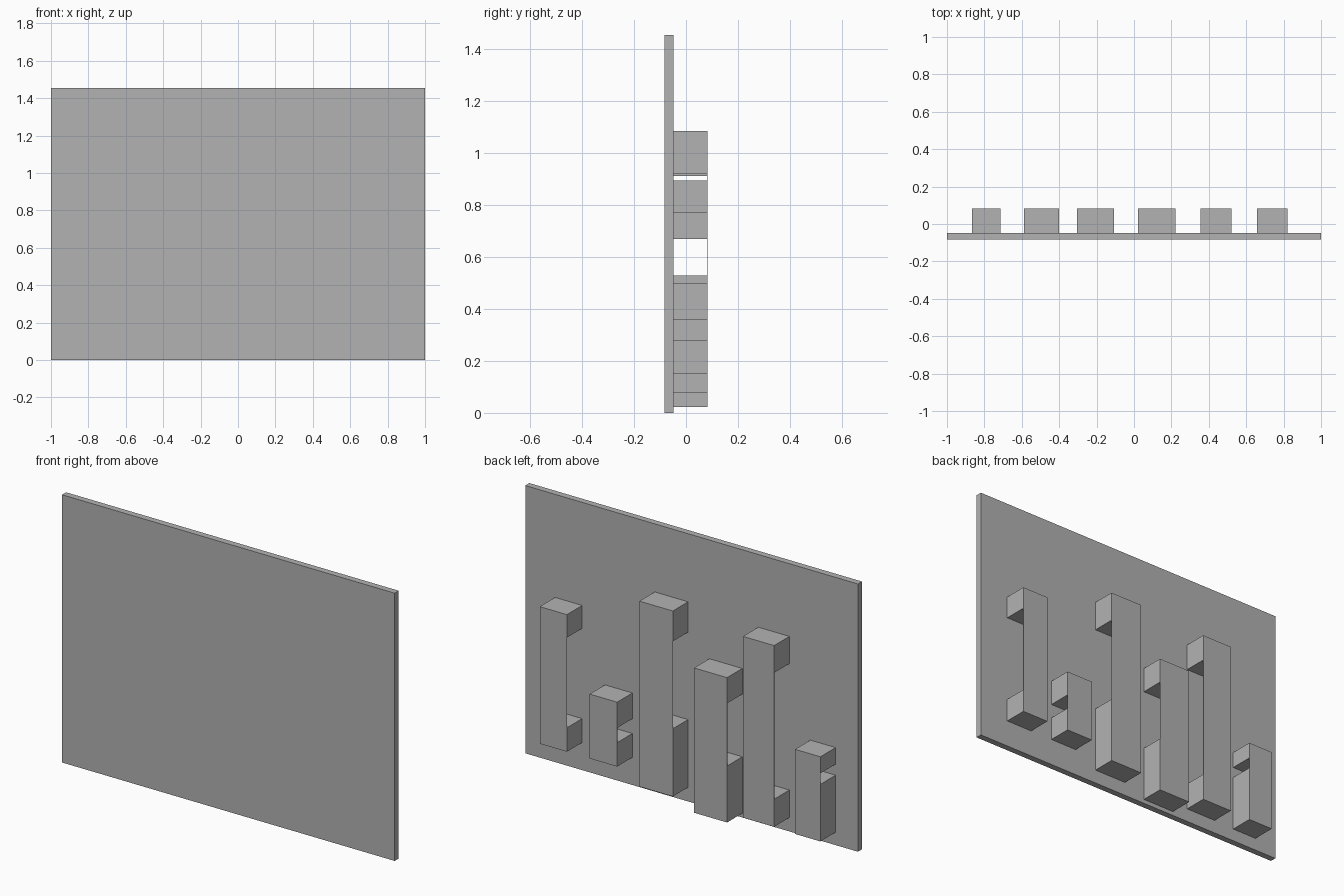
import bpy
import bmesh
from mathutils import Matrix, Vector

cube = bpy.data.objects.get("Cube")
if cube:
    bpy.data.objects.remove(cube, do_unlink=True)

# One plain grey for every part
grey = bpy.data.materials.new("plain grey")
grey.use_nodes = True
colour = (0.448, 0.448, 0.448, 1)
grey.diffuse_color = colour
grey.node_tree.nodes["Principled BSDF"].inputs["Base Color"].default_value = colour


def build(name, boxes):
    """Make one object from boxes given as (low corner, high corner)."""
    bm = bmesh.new()
    for low, high in boxes:
        low, high = Vector(low), Vector(high)
        place = Matrix.Translation((low + high) / 2) @ Matrix.Diagonal((high - low).to_4d())
        bmesh.ops.create_cube(bm, size=1, matrix=place)
    mesh = bpy.data.meshes.new(name)
    bm.to_mesh(mesh)
    bm.free()
    mesh.materials.append(grey)
    obj = bpy.data.objects.new(name, mesh)
    bpy.context.collection.objects.link(obj)


FRONT, WALL, BACK = -0.083, -0.048, 0.083
SKIN = 0.002

# Upright panel
build("panel", [((-1, FRONT, 0), (1, WALL, 1.455))])

# Loops behind the panel: x range, lower block z range, upper block z range
loops = [
    (-0.866, -0.714, 0.07, 0.38, 0.44, 0.53),
    (-0.588, -0.401, 0.075, 0.225, 0.912, 1.06),
    (-0.305, -0.107, 0.023, 0.33, 0.67, 0.81),
    (0.021, 0.222, 0.077, 0.445, 0.92, 1.085),
    (0.356, 0.521, 0.15, 0.28, 0.36, 0.50),
    (0.658, 0.821, 0.15, 0.28, 0.77, 0.895),
]
for i, (x0, x1, low0, low1, up0, up1) in enumerate(loops, 1):
    build(f"loop_blocks_{i}", [
        ((x0, WALL, low0), (x1, BACK, low1)),
        ((x0, WALL, up0), (x1, BACK, up1)),
    ])
    # Thin strip bridging the gap between the two blocks
    build(f"loop_strip_{i}", [((x0, BACK - SKIN, low1), (x1, BACK, up0))])
